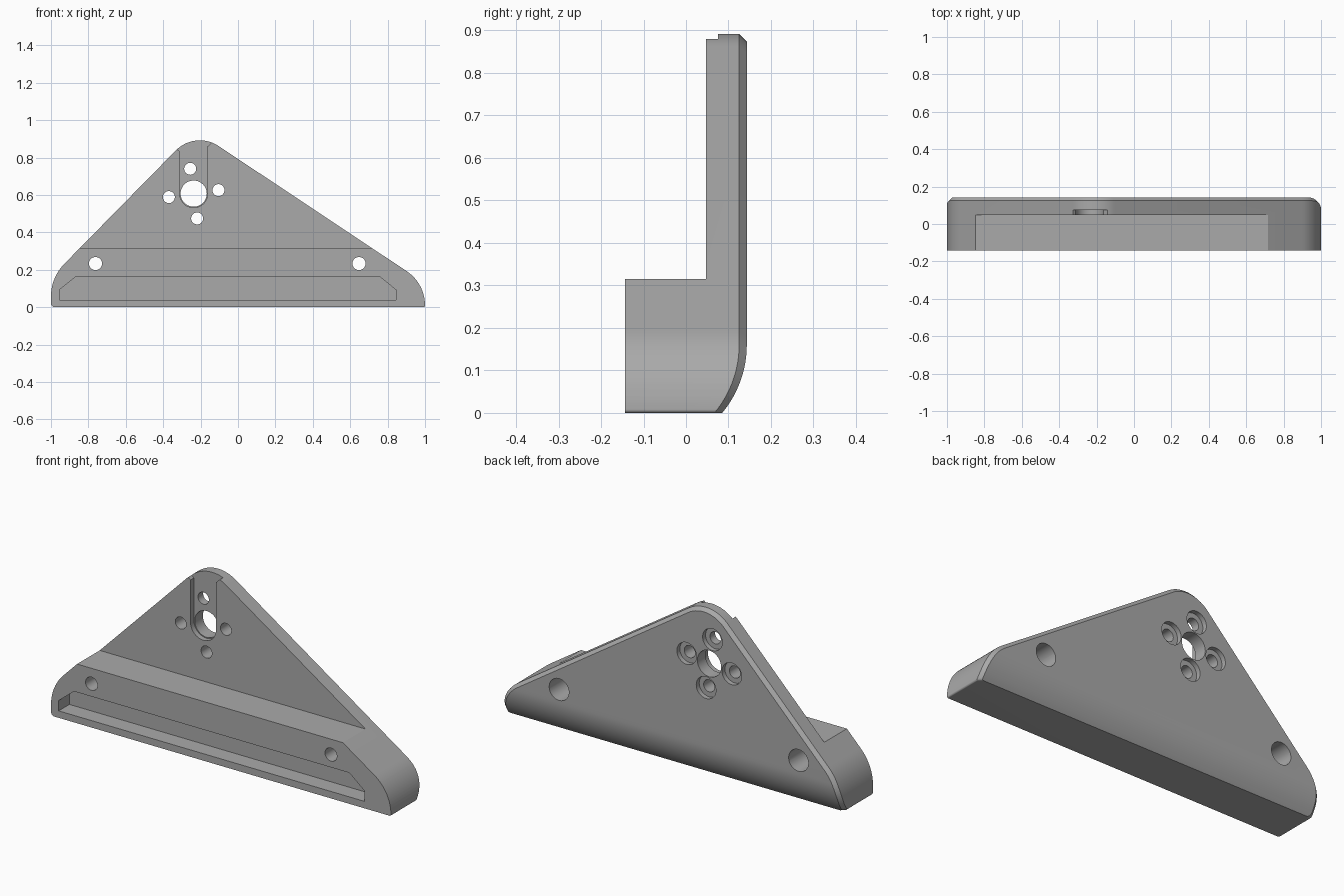
import bpy, bmesh, math
from mathutils import Vector

cube = bpy.data.objects.get("Cube")
if cube:
    bpy.data.objects.remove(cube, do_unlink=True)

FRONT, BACK, PLATE, CHAMFER = -0.143, 0.143, 0.047, 0.018

grey = bpy.data.materials.new("plain grey")
grey.use_nodes = True
colour = (0.4, 0.4, 0.4, 1)
grey.diffuse_color = colour
grey.node_tree.nodes["Principled BSDF"].inputs["Base Color"].default_value = colour


def rounded(corners, steps=14):
    """Round each (x, z, radius) corner of a clockwise polygon."""
    pts = []
    for i, (x, z, r) in enumerate(corners):
        p = Vector((x, z))
        a = (Vector(corners[i - 1][:2]) - p).normalized()
        b = (Vector(corners[(i + 1) % len(corners)][:2]) - p).normalized()
        half = a.angle(b) / 2
        centre = p + (a + b).normalized() * r / math.sin(half)
        start = p + a * r / math.tan(half) - centre
        end = p + b * r / math.tan(half) - centre
        sweep = start.angle_signed(end)
        for k in range(steps + 1):
            t = -sweep * k / steps
            c, s = math.cos(t), math.sin(t)
            pts.append(centre + Vector((c * start.x - s * start.y, s * start.x + c * start.y)))
    return pts


def loft(name, rings):
    """Join rings of 3D points into a closed solid."""
    bm = bmesh.new()
    loops = [[bm.verts.new(p) for p in ring] for ring in rings]
    n = len(loops[0])
    bm.faces.new(loops[0])
    bm.faces.new(loops[-1][::-1])
    for lo, hi in zip(loops, loops[1:]):
        for i in range(n):
            j = (i + 1) % n
            bm.faces.new((lo[i], hi[i], hi[j], lo[j]))
    bmesh.ops.recalc_face_normals(bm, faces=bm.faces)
    return finish(bm, name)


def finish(bm, name):
    mesh = bpy.data.meshes.new(name)
    bm.to_mesh(mesh)
    bm.free()
    mesh.materials.append(grey)
    obj = bpy.data.objects.new(name, mesh)
    bpy.context.collection.objects.link(obj)
    return obj


def prism(name, pts, y0, y1):
    return loft(name, [[(x, y, z) for x, z in pts] for y in (y0, y1)])


def circle(x, z, r, n=40):
    return [(x + r * math.cos(math.tau * i / n), z + r * math.sin(math.tau * i / n)) for i in range(n)]


# Bracket body: rounded triangle with a chamfered back rim
outline = rounded([(-1, 0, 0.02), (-1, 0.159, 0.25), (-0.228, 0.944, 0.18),
                   (1, 0.127, 0.22), (1, 0, 0.008)])
inset = []
for i, p in enumerate(outline):
    d = outline[(i + 1) % len(outline)] - outline[i - 1]
    inward = Vector((d.y, -d.x)).normalized() * CHAMFER
    if p.y < 0.03:
        inward = Vector((-math.copysign(CHAMFER, p.x), 0))
    inset.append(p + inward)
body = loft("bracket_body", [[(p.x, FRONT, p.y) for p in outline],
                             [(p.x, BACK - CHAMFER, p.y) for p in outline],
                             [(p.x, BACK, p.y) for p in inset]])

# Curve the lower back edge forward
ROLL, RADIUS, STRIPS = 0.16, 0.25, 12
bm = bmesh.new()
bm.from_mesh(body.data)
for k in range(1, STRIPS + 1):
    bmesh.ops.bisect_plane(bm, geom=bm.verts[:] + bm.edges[:] + bm.faces[:],
                           plane_co=(0, 0, ROLL * k / STRIPS), plane_no=(0, 0, 1), dist=1e-5)
bmesh.ops.triangulate(bm, faces=[f for f in bm.faces if len(f.verts) > 4 or f.calc_center_median().y > 0.13])
for v in bm.verts:
    if v.co.y > 0.1 and v.co.z < ROLL:
        v.co.y -= RADIUS - math.sqrt(RADIUS ** 2 - (ROLL - v.co.z) ** 2)
bm.to_mesh(body.data)
bm.free()

cutters = []


def cut(name, pts, y0, y1):
    cutters.append(prism(name, pts, y0, y1))


# Step above the thick lower bar
cut("step_cutter", [(-2, 0.315), (-2, 2), (2, 2), (2, 0.315)], -1, PLATE)

# Round-ended channel running out of the top, flared at the mouth
HX, HZ, SLOT = -0.237, 0.607, 0.075
arc = [(HX + SLOT * math.cos(a), HZ + SLOT * math.sin(a))
       for a in (math.pi + math.pi * i / 20 for i in range(21))]
cut("channel_cutter", arc + [(HX + SLOT, 0.86), (-0.135, 0.885), (-0.135, 1),
                             (-0.345, 1), (-0.345, 0.862), (HX - SLOT, 0.832)], -0.02, 0.075)

# Centre bore
cut("bore_cutter", circle(HX, HZ, 0.07), -1, 1)

# Four screw holes with shallow counterbores at the back
for k in range(4):
    a = math.radians(8 + 90 * k)
    x, z = HX + 0.134 * math.cos(a), HZ + 0.134 * math.sin(a)
    cut("screw_cutter", circle(x, z, 0.032), -1, 1)
    cut("counterbore_cutter", circle(x, z, 0.058), BACK - 0.025, 1)

# Two mounting holes with deep counterbores
for x in (-0.762, 0.647):
    cut("mount_cutter", circle(x, 0.233, 0.035), -1, 1)
    cut("mount_counterbore_cutter", circle(x, 0.233, 0.058), -0.04, 1)

# Long pocket in the front of the bar
cut("pocket_cutter", [(-0.955, 0.037), (-0.955, 0.092), (-0.865, 0.165),
                      (0.755, 0.165), (0.845, 0.092), (0.845, 0.037)], -1, -0.053)

bpy.context.view_layer.objects.active = body
for c in cutters:
    mod = body.modifiers.new(c.name, "BOOLEAN")
    mod.operation, mod.solver, mod.object = "DIFFERENCE", "EXACT", c
    c.hide_render = True
    bpy.ops.object.modifier_apply(modifier=mod.name)
    bpy.data.objects.remove(c, do_unlink=True)

bpy.ops.object.select_all(action="DESELECT")
body.select_set(True)
bpy.ops.object.shade_smooth_by_angle(angle=math.radians(25))
